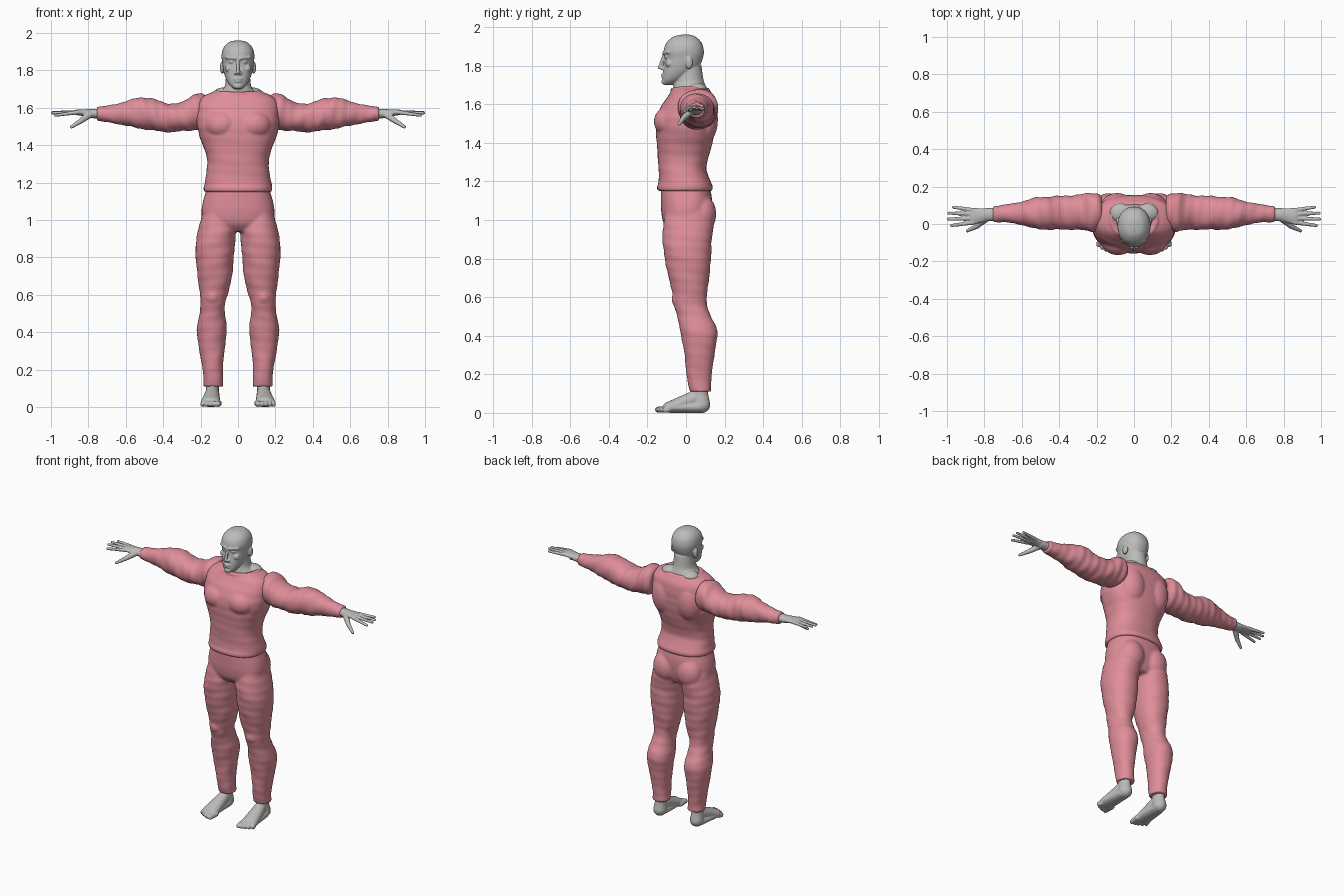
import bpy
import bmesh
from math import cos, sin, pi, copysign
from mathutils import Vector, Matrix

cube = bpy.data.objects.get("Cube")
if cube:
    bpy.data.objects.remove(cube, do_unlink=True)

CM = 0.01  # measurements below are in hundredths of a unit


def material(name, rgb):
    mat = bpy.data.materials.new(name)
    mat.use_nodes = True
    colour = (*rgb, 1)
    mat.diffuse_color = colour
    mat.node_tree.nodes["Principled BSDF"].inputs["Base Color"].default_value = colour
    return mat


def smooth_rows(rows, steps=6):
    """Catmull-Rom interpolation of a short table of sections."""
    rows = [Vector(r) for r in rows]
    result = []
    for i in range(len(rows) - 1):
        a, b = rows[max(i - 1, 0)], rows[i]
        c, d = rows[i + 1], rows[min(i + 2, len(rows) - 1)]
        for k in range(steps):
            t = k / steps
            result.append(b + 0.5 * t * (c - a + t * (2 * a - 5 * b + 4 * c - d
                                                      + t * (3 * (b - c) + d - a))))
    return result + [rows[-1]]


def loft(bm, rows, axis="z", power=2.0, fold=0.0, segments=48):
    """Skin sections (position, u low, u high, v low, v high) along an axis."""
    rings = []
    for pos, u0, u1, v0, v1 in smooth_rows(rows):
        ring = []
        for k in range(segments):
            a = 2 * pi * k / segments
            wave = 1 + fold * sin(pos * 0.8 + 2 * a) * sin(pos * 0.33 - a)
            cu, cv = (copysign(abs(f) ** (2 / power), f) * wave for f in (cos(a), sin(a)))
            u = (u0 + u1) / 2 + (u1 - u0) / 2 * cu
            v = (v0 + v1) / 2 + (v1 - v0) / 2 * cv
            co = (u, v, pos) if axis == "z" else (pos, u, v)
            ring.append(bm.verts.new(Vector(co) * CM))
        rings.append(ring)
    for low, high in zip(rings, rings[1:]):
        for k in range(segments):
            n = (k + 1) % segments
            bm.faces.new((low[k], low[n], high[n], high[k]))
    bm.faces.new(rings[0][::-1])
    bm.faces.new(rings[-1])


def trunk(bm, rows, **options):
    """Loft of symmetric sections (height, half width, front, back)."""
    loft(bm, [(z, -w, w, f, b) for z, w, f, b in rows], **options)


def ball(bm, centre, radii):
    place = Matrix.Translation(Vector(centre) * CM) @ Matrix.Diagonal((*(Vector(radii) * CM), 1))
    bmesh.ops.create_icosphere(bm, subdivisions=3, radius=1, matrix=place)


def limb(bm, start, end, r_start, r_end, count=10):
    """Tapering chain of balls that fuses into one rounded limb."""
    for k in range(count):
        t = k / (count - 1)
        radii = Vector(r_start).lerp(Vector(r_end), t)
        ball(bm, Vector(start).lerp(Vector(end), t), radii)


def finish(bm, name, mat, voxel, mirror=True, iterations=4):
    """Turn the pieces into one object fused to a continuous soft surface."""
    bmesh.ops.recalc_face_normals(bm, faces=bm.faces[:])
    mesh = bpy.data.meshes.new(name)
    bm.to_mesh(mesh)
    bm.free()
    mesh.materials.append(mat)
    obj = bpy.data.objects.new(name, mesh)
    bpy.context.collection.objects.link(obj)
    if mirror:
        mod = obj.modifiers.new("Mirror", "MIRROR")
        mod.use_mirror_merge = False
    mod = obj.modifiers.new("Fuse", "REMESH")
    mod.mode = "VOXEL"
    mod.voxel_size = voxel * CM
    mod.use_smooth_shade = True
    mod = obj.modifiers.new("Soften", "SMOOTH")
    mod.factor = 0.5
    mod.iterations = iterations
    return obj


skin = material("grey skin", (0.5, 0.5, 0.49))
cloth = material("pink cloth", (0.74, 0.27, 0.32))

# Head: skull and jaw
bm = bmesh.new()
trunk(bm, [(170, 2, -11, -7), (172, 4.3, -12, -3), (175, 6.2, -12, 2), (179, 7.6, -11.6, 6.5),
           (184, 8.4, -11, 8.8), (188, 8.8, -11.5, 9.2), (192, 7.8, -10, 8),
           (195, 5, -6.5, 5), (196, 1.5, -2.5, 2)], power=2.2)
# Neck and sloping shoulder muscles
trunk(bm, [(163, 12, -5, 11), (167, 11, -6, 11), (170, 8, -6.5, 10),
           (173, 6.8, -5.8, 9), (180, 6.3, -5, 8)])
for s in (-1, 1):
    ball(bm, (7 * s, 6, 168), (6, 5, 3))
    # Face and ears
    limb(bm, (1.5 * s, -11.4, 186.5), (6 * s, -9, 187), (1, 1, 1), (1, 1, 1))
    ball(bm, (3.4 * s, -9.9, 184.6), (1.5, 1.3, 1))
    ball(bm, (5 * s, -8.6, 181), (2, 2, 2))
    ball(bm, (1.2 * s, -12.3, 178.5), (1, 1.1, 0.9))
    ball(bm, (8.4 * s, 1.5, 181.5), (1.3, 2, 3.3))
limb(bm, (0, -11.3, 186), (0, -13.6, 179), (0.8, 0.8, 1), (1, 1, 1))
ball(bm, (0, -11.8, 175.3), (2.5, 1.2, 0.6))
ball(bm, (0, -11.7, 174), (2.2, 1.2, 0.7))
ball(bm, (0, -11, 171.6), (2.4, 1.8, 1.6))
finish(bm, "head", skin, 0.4, mirror=False, iterations=3)

# Jumper body with chest, shoulder blades and ribbed hem
bm = bmesh.new()
trunk(bm, [(115, 18, -14.5, 13.5), (117, 18.4, -15, 14), (120, 17.8, -14.2, 12.8),
           (126, 16.8, -14.2, 10.6), (132, 16.5, -14.6, 11.5), (138, 18, -15, 13.2),
           (145, 20.7, -15.5, 14.8), (152, 22, -15.5, 15.4), (159, 22, -12.8, 15.5),
           (164, 20.8, -9.5, 14.4), (167, 17, -7.5, 12.5), (168.5, 13, -7, 11.5)],
      power=2.4, fold=0.008)
for s in (-1, 1):
    ball(bm, (8.5 * s, -8.5, 151), (9.5, 8.2, 8))
    ball(bm, (9 * s, 9, 152), (9, 7.6, 13))
# Rolled neckline
for k in range(48):
    a = 2 * pi * k / 48
    ball(bm, (12 * cos(a), 2 + 9.2 * sin(a), 168.2 + 0.5 * cos(2 * a)), (1, 1, 1))
finish(bm, "jumper_body", cloth, 0.7, mirror=False)

# Sleeves
bm = bmesh.new()
loft(bm, [(17, -2, 15, 151, 166), (20, -3.5, 16.5, 149, 168), (24, -4, 16.5, 148, 167),
          (30, -3, 15.7, 147.5, 163), (38, -3, 15, 147, 162.5), (46, -3, 14.7, 148, 165),
          (53, -2.5, 14, 149, 165.5), (60, -0.5, 12, 150.5, 163.5),
          (68, 0.8, 10.5, 152, 161.5), (75.5, 1, 9.6, 153, 160.5)],
     axis="x", power=2.1, fold=0.05)
finish(bm, "sleeves", cloth, 0.7)

# Trousers: hips, seat and legs
bm = bmesh.new()
trunk(bm, [(94, 14, -8, 10), (98, 18, -11.5, 12), (104, 19.5, -12.8, 13.2),
           (110, 18.7, -13, 13.5), (114, 17.5, -13, 13), (116, 17.2, -13, 12.6)], power=2.4)
ball(bm, (9, 8.5, 103), (8.5, 7.2, 10))
loft(bm, [(106, 3, 18.5, -10, 12), (96, 1.2, 21, -12, 14), (88, 1.6, 22.5, -12, 13.2),
          (80, 2.3, 22.6, -11, 13), (70, 3.2, 21.6, -9, 12), (62, 5, 20.6, -7, 11),
          (56, 6.8, 20, -6.3, 10.8), (50, 7, 20.5, -4.5, 13), (42, 6, 22, -3, 16.3),
          (32, 7, 21, -1, 15), (22, 8, 19.2, 0, 13.6), (15, 8, 18.4, 1, 13),
          (11, 7.8, 18.6, 2, 13)], power=2.2, fold=0.02)
ball(bm, (13.5, -3, 59), (4.5, 4.5, 5))
finish(bm, "trousers", cloth, 0.8)

# Hands: wrist, palm, four fingers and thumb
bm = bmesh.new()
limb(bm, (72, 5.2, 156.8), (79, 5, 157), (3, 3.5, 2.9), (3, 3.5, 2.4))
limb(bm, (80, 4.8, 157.2), (85.5, 4.2, 157.6), (3, 3.6, 2.1), (3, 4.4, 1.5))
for base, tip_x, tip_y, tip_z in ((0.8, 97.5, -0.8, 156), (3, 99.2, 2.6, 157.2),
                                  (5.4, 98.9, 5.8, 157.6), (7.4, 96.5, 9, 157.6)):
    limb(bm, (86, base, 157.6), (tip_x, tip_y, tip_z), (1.3, 1.2, 1.2), (0.9, 0.9, 0.8), 16)
limb(bm, (79.5, 2.5, 156.2), (84, -1.2, 153), (2, 1.8, 1.8), (1.4, 1.4, 1.4))
limb(bm, (84, -1.2, 153), (89, -3.6, 149.8), (1.4, 1.4, 1.4), (0.9, 0.9, 0.9))
finish(bm, "hands", skin, 0.4, iterations=2)

# Feet: ankle, heel, instep and toes
bm = bmesh.new()
limb(bm, (13.5, 7, 22), (13.7, 7, 9), (4, 4.8, 4), (3.5, 4.6, 4))
limb(bm, (13.7, 7, 9), (13.8, 8, 4.2), (3.5, 4.6, 4), (4.2, 4.6, 4.3))
limb(bm, (13.8, 3.5, 7), (14.6, -8, 3), (3.8, 4, 4.2), (5.2, 4, 3))
limb(bm, (14, 6, 3), (14.6, -8, 2.6), (4.2, 4, 3), (5.2, 4, 2.6))
for k in range(5):
    size = 1.7 - 0.12 * k if k else 2
    limb(bm, (10.6 + 2 * k, -9, 2), (10.8 + 2.1 * k, -14.2 + 0.2 * k * k, 1.7),
         (size, size, 1.8), (size * 0.8, size, 1.6))
finish(bm, "feet", skin, 0.45, iterations=2)
